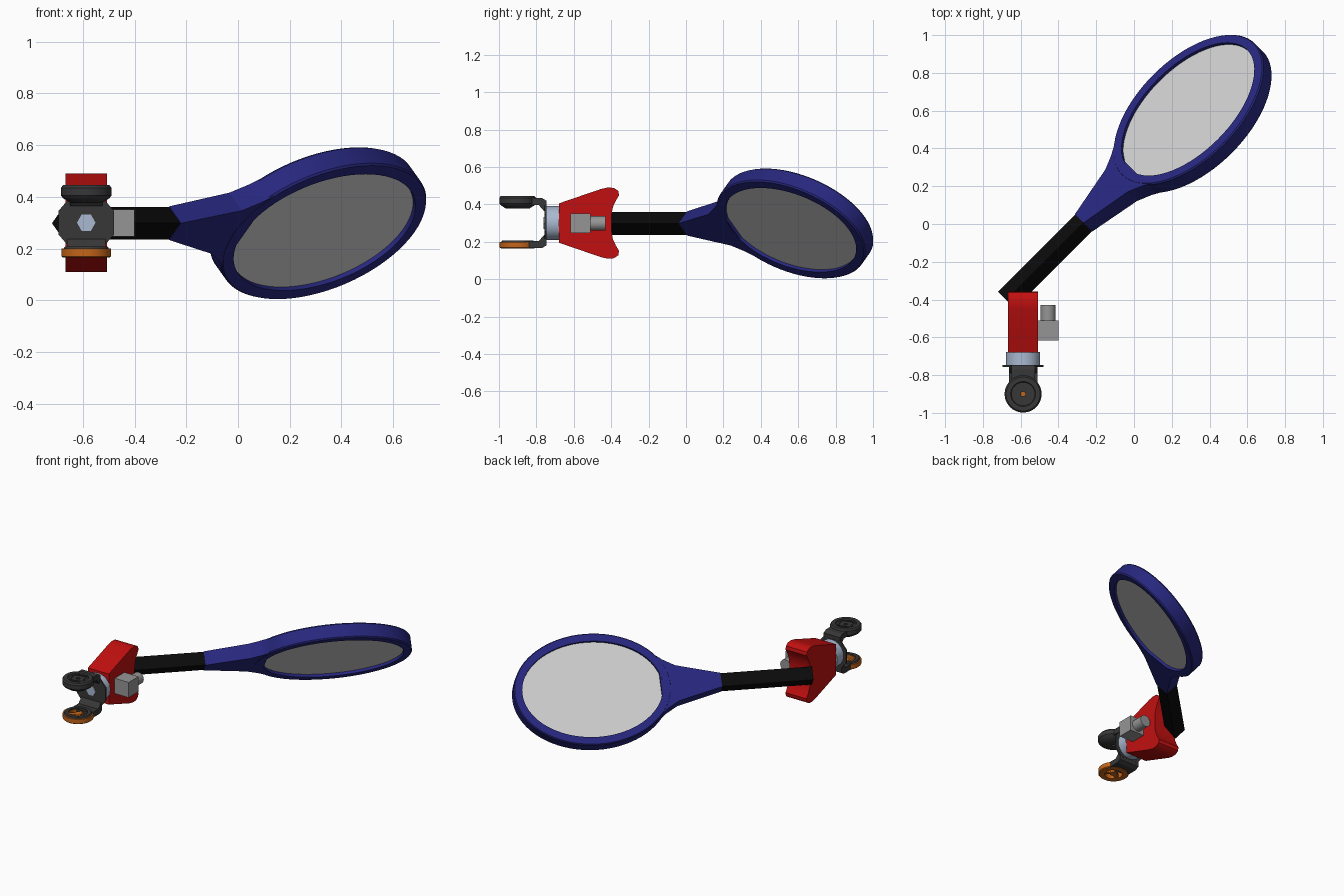
import bpy, bmesh, math
from mathutils import Matrix, Vector

cube = bpy.data.objects.get("Cube")
if cube:
    bpy.data.objects.remove(cube, do_unlink=True)


def material(name, rgb):
    m = bpy.data.materials.new(name)
    m.use_nodes = True
    m.diffuse_color = (*rgb, 1)
    m.node_tree.nodes["Principled BSDF"].inputs["Base Color"].default_value = (*rgb, 1)
    return m


NAVY = material("navy blue", (0.02, 0.02, 0.21))
STRING = material("pale grey", (0.62, 0.62, 0.62))
BLACK = material("black", (0.003, 0.003, 0.003))
RED = material("red", (0.54, 0.005, 0.005))
STEEL = material("light steel blue", (0.40, 0.49, 0.64))
GREY = material("mid grey", (0.30, 0.30, 0.30))
DARK = material("dark grey", (0.038, 0.038, 0.038))
ORANGE = material("orange", (0.55, 0.13, 0.01))


def finish(name, bm, mat, matrix=Matrix(), smooth=False):
    bmesh.ops.transform(bm, matrix=matrix, verts=bm.verts)
    bmesh.ops.recalc_face_normals(bm, faces=bm.faces)
    me = bpy.data.meshes.new(name)
    bm.to_mesh(me)
    bm.free()
    me.materials.append(mat)
    ob = bpy.data.objects.new(name, me)
    bpy.context.collection.objects.link(ob)
    if smooth:
        bpy.ops.object.select_all(action="DESELECT")
        ob.select_set(True)
        bpy.context.view_layer.objects.active = ob
        bpy.ops.object.shade_smooth_by_angle(angle=math.radians(35))
    return ob


def prism(name, points, low, high, mat, matrix=Matrix(), smooth=False):
    """Extrude a 2D outline between two local heights."""
    bm = bmesh.new()
    a = [bm.verts.new((x, y, low)) for x, y in points]
    b = [bm.verts.new((x, y, high)) for x, y in points]
    bm.faces.new(a[::-1])
    bm.faces.new(b)
    for i in range(len(a)):
        j = (i + 1) % len(a)
        bm.faces.new((a[i], a[j], b[j], b[i]))
    return finish(name, bm, mat, matrix, smooth)


def lathe(name, profile, mat, matrix=Matrix(), steps=48, base=(0, 0), closed=True):
    """Sweep (radius, height) round local z; base adds ellipse half-axes."""
    bm = bmesh.new()
    rings = []
    for k in range(steps):
        t = math.tau * k / steps
        rings.append([bm.verts.new(((base[0] + r) * math.cos(t),
                                    (base[1] + r) * math.sin(t), z)) for r, z in profile])
    n = len(profile)
    for k in range(steps):
        p, q = rings[k], rings[(k + 1) % steps]
        for i in range(n if closed else n - 1):
            j = (i + 1) % n
            bm.faces.new((p[i], q[i], q[j], p[j]))
    if not closed:
        bm.faces.new([r[0] for r in rings])
        bm.faces.new([r[-1] for r in rings])
    return finish(name, bm, mat, matrix, True)


def box(name, lo, hi, mat):
    pts = [(lo[0], lo[1]), (hi[0], lo[1]), (hi[0], hi[1]), (lo[0], hi[1])]
    return prism(name, pts, lo[2], hi[2], mat)


def frame(origin, x, y, z):
    m = Matrix((x, y, z)).transposed().to_4x4()
    m.translation = Vector(origin)
    return m


# Racket frame: local x runs along the handle, the head is rolled 45 degrees
r = math.sqrt(0.5)
along, across = Vector((r, r, 0)), Vector((0.5, -0.5, r))
racket = frame((0.31, 0.583, 0.298), along, across, along.cross(across))
HALF = 0.05

# Rim, string bed and handle
lathe("racket_rim", [(0.0, -HALF), (0.047, -HALF), (0.053, -HALF + 0.008),
                     (0.053, HALF - 0.008), (0.047, HALF), (0.0, HALF)],
      NAVY, racket, 72, (0.444, 0.318))
bed = [(0.452 * math.cos(math.tau * k / 72), 0.326 * math.sin(math.tau * k / 72))
       for k in range(72)]
prism("string_bed", bed, -0.031, 0.031, STRING, racket, True)
g = 0.044
prism("handle", [(-1.394, -g), (-0.80, -g), (-0.80, g), (-1.394, g)], -g, g, BLACK, racket)

# Throat flares from the square handle into the rim
side = [(-0.815, 0.046), (-0.535, 0.118), (-0.46, 0.162), (-0.375, 0.228),
        (-0.39, 0.165), (-0.432, 0.075)]
throat = prism("throat", side + [(x, -y) for x, y in reversed(side)],
               -HALF + 0.001, HALF - 0.001, NAVY)
for v in throat.data.vertices:
    if v.co.x < -0.8:
        v.co.z *= 0.046 / (HALF - 0.001)
throat.data.transform(racket)

# Gripper: everything is centred on this line
CX, CZ = -0.587, 0.3
side_on = frame((CX, 0, CZ), (0, 1, 0), (0, 0, 1), (1, 0, 0))    # outline in y, z
axial = frame((CX, 0, CZ), (1, 0, 0), (0, 0, -1), (0, 1, 0))     # local z along y

# Red clamp with two rounded horns and a curved hollow between them
horn = [(-0.68, 0.105), (-0.455, 0.182), (-0.42, 0.19), (-0.385, 0.188),
        (-0.362, 0.172), (-0.358, 0.148), (-0.375, 0.12), (-0.391, 0.085), (-0.399, 0.04)]
prism("clamp", horn + [(y, -z) for y, z in reversed(horn)], -0.08, 0.08, RED, side_on, True)

# Motor on the side of the clamp
box("motor_block", (-0.51, -0.617, 0.247), (-0.40, -0.51, 0.352), GREY)
lathe("motor_barrel", [(0.039, -0.512), (0.039, -0.43)], GREY,
      frame((-0.455, 0, CZ - 0.002), (1, 0, 0), (0, 0, -1), (0, 1, 0)), 32, closed=False)

# Wrist collar, flange and hub plate
lathe("wrist_collar", [(0.09, -0.748), (0.09, -0.678)], STEEL, axial, closed=False)
octagon = [(0.108, 0.045), (0.065, 0.095), (-0.065, 0.095), (-0.108, 0.045),
           (-0.108, -0.045), (-0.065, -0.095), (0.065, -0.095), (0.108, -0.045)]
prism("wrist_flange", octagon, -0.757, -0.746, DARK, axial)
hexagon = [(0.036 * math.cos(math.tau * k / 6), 0.036 * math.sin(math.tau * k / 6))
           for k in range(6)]
prism("hub_plate", hexagon, -0.762, -0.755, STEEL, axial)

# Fork arms, upper and lower
arm = [(-0.747, 0.06), (-0.747, 0.12), (-0.77, 0.134), (-0.86, 0.134),
       (-0.86, 0.097), (-0.788, 0.097), (-0.76, 0.065)]
for label, sign, half in (("upper", 1, 0.062), ("lower", -1, 0.075)):
    prism(label + "_fork_arm", [(y, sign * z) for y, z in arm], -half, half, DARK, side_on)

# Upper wheel: bowl-shaped underside, raised square and small centre hole
wheel = Matrix.Translation((CX, -0.9, 0))
lathe("upper_wheel", [(0.012, 0.377), (0.062, 0.377), (0.09, 0.395), (0.098, 0.405),
                      (0.098, 0.435), (0.09, 0.445), (0.066, 0.445), (0.062, 0.438),
                      (0.012, 0.438)], DARK, wheel)
turn = wheel @ Matrix.Rotation(math.radians(15), 4, "Z")
for k in range(4):
    prism("wheel_square_side", [(-0.046, 0.038), (0.046, 0.038), (0.046, 0.046), (-0.046, 0.046)],
          0.435, 0.443, DARK, turn @ Matrix.Rotation(k * math.pi / 2, 4, "Z"))

# Lower wheel: orange ring, hub and spokes under a dark lip
lathe("lower_ring", [(0.056, 0.165), (0.09, 0.165), (0.096, 0.17), (0.096, 0.2), (0.056, 0.2)],
      ORANGE, wheel)
lathe("lower_ring_lip", [(0.06, 0.199), (0.088, 0.199), (0.082, 0.208), (0.06, 0.208)],
      DARK, wheel)
lathe("lower_hub", [(0.024, 0.168), (0.024, 0.198)], ORANGE, wheel, 24, closed=False)
for k in range(3):
    prism("lower_spoke", [(0.015, -0.012), (0.06, -0.012), (0.06, 0.012), (0.015, 0.012)],
          0.17, 0.195, ORANGE, wheel @ Matrix.Rotation(math.pi / 2 + k * math.tau / 3, 4, "Z"))
